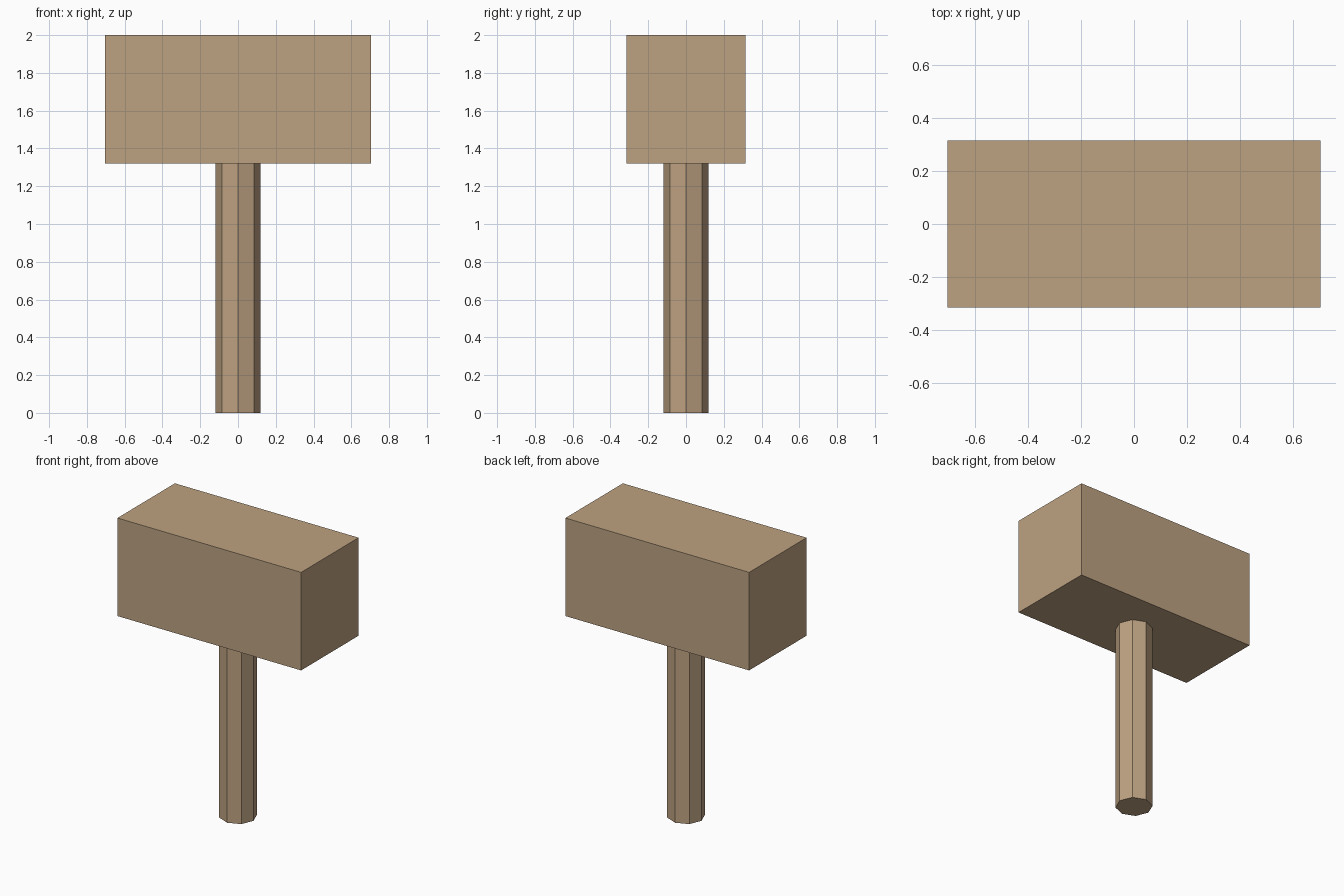
import bpy

cube = bpy.data.objects.get("Cube")
if cube:
    bpy.data.objects.remove(cube, do_unlink=True)

# Single wood colour
wood = bpy.data.materials.new("light_wood")
wood.use_nodes = True
colour = (0.51, 0.36, 0.22, 1.0)
wood.diffuse_color = colour
wood.node_tree.nodes["Principled BSDF"].inputs["Base Color"].default_value = colour

TOP = 2.0
HEAD_BOTTOM = 1.32
HEAD_LENGTH = 1.41
HEAD_DEPTH = 0.63
HANDLE_RADIUS = 0.12


def finish(name):
    """Name the active object, bake its scale and give it the wood colour."""
    part = bpy.context.object
    part.name = name
    bpy.ops.object.transform_apply(location=False, rotation=False, scale=True)
    part.data.materials.append(wood)
    return part


# Mallet head: a plain block
bpy.ops.mesh.primitive_cube_add(size=1, location=(0, 0, (TOP + HEAD_BOTTOM) / 2))
bpy.context.object.scale = (HEAD_LENGTH, HEAD_DEPTH, TOP - HEAD_BOTTOM)
finish("mallet_head")

# Handle: eight-sided shaft with flat faces, meeting the underside of the head
bpy.ops.mesh.primitive_cylinder_add(
    vertices=8, radius=HANDLE_RADIUS, depth=HEAD_BOTTOM,
    location=(0, 0, HEAD_BOTTOM / 2))
finish("handle")
